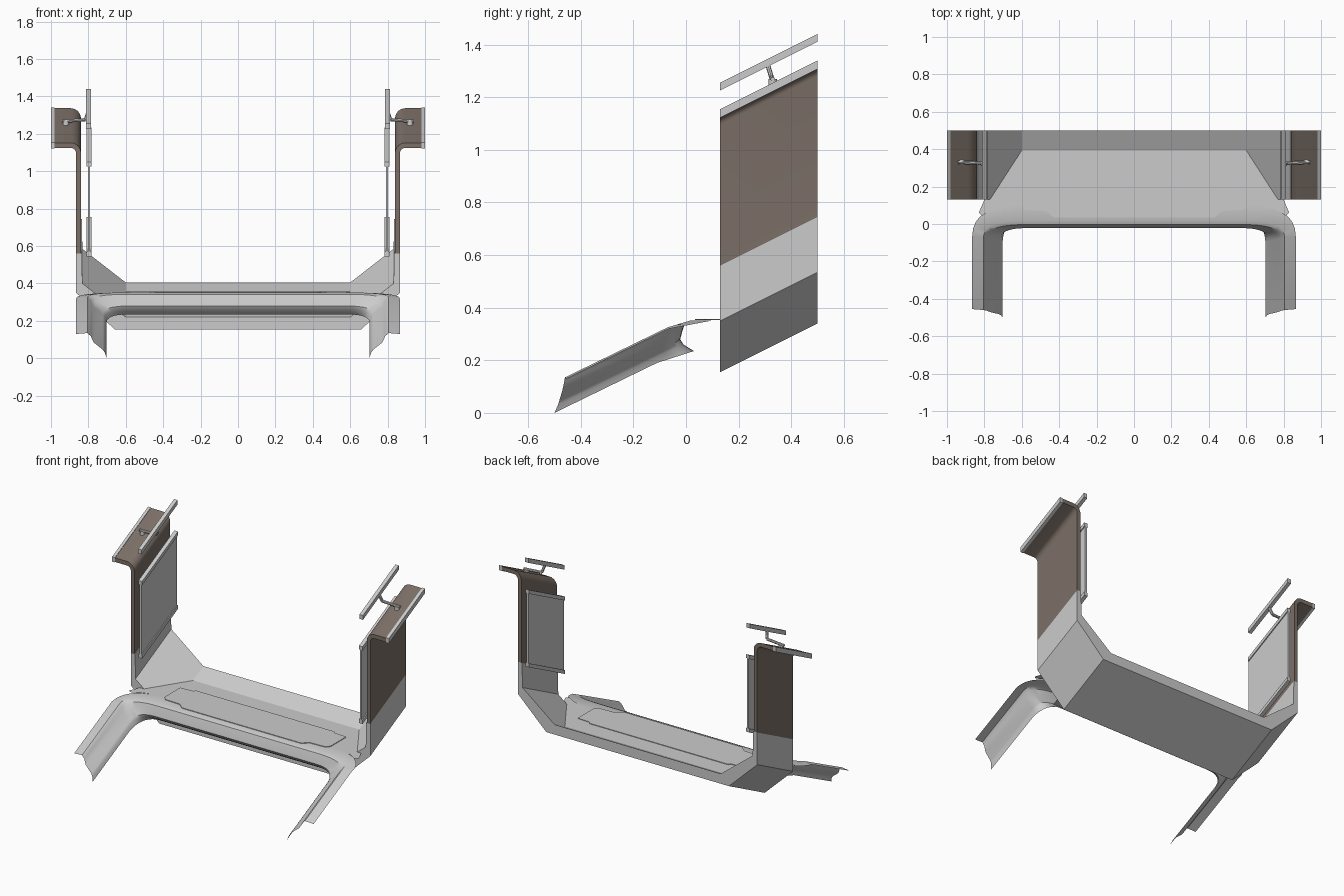
import bpy, bmesh, math
from mathutils import Vector

if "Cube" in bpy.data.objects:
    bpy.data.objects.remove(bpy.data.objects["Cube"])

Y0, Y1, RISE = 0.13, 0.5, 0.185      # sloped section: y range and climb

brown = bpy.data.materials.new("brown_panel")
brown.diffuse_color = (0.2, 0.16, 0.135, 1)
brown.use_nodes = True
brown.node_tree.nodes["Principled BSDF"].inputs["Base Color"].default_value = brown.diffuse_color


def finish(name, bm, mirror=True, mat=None, smooth=None, thick=None, recalc=True):
    if recalc:
        bmesh.ops.recalc_face_normals(bm, faces=bm.faces)
    me = bpy.data.meshes.new(name)
    bm.to_mesh(me)
    bm.free()
    ob = bpy.data.objects.new(name, me)
    bpy.context.collection.objects.link(ob)
    if mat:
        me.materials.append(mat)
    if mirror:
        m = ob.modifiers.new("mirror", 'MIRROR')
        m.use_clip = True
        m.merge_threshold = 0.0005
    if smooth:
        bpy.context.view_layer.objects.active = ob
        ob.select_set(True)
        bpy.ops.object.shade_smooth_by_angle(angle=math.radians(smooth))
        ob.select_set(False)
    return ob


def sloped(name, profile, **kw):
    """Extrude an (x, z) outline, given at the low end, up the slope."""
    bm = bmesh.new()
    f = bm.faces.new([bm.verts.new((x, Y0, z)) for x, z in profile])
    ext = bmesh.ops.extrude_face_region(bm, geom=[f], use_keep_orig=True)
    vs = [g for g in ext["geom"] if isinstance(g, bmesh.types.BMVert)]
    bmesh.ops.translate(bm, verts=vs, vec=(0, Y1 - Y0, RISE))
    return finish(name, bm, **kw)


def rect(x0, x1, z0, z1):
    return [(x0, z0), (x1, z0), (x1, z1), (x0, z1)]


def arc(cx, cz, r, a0, a1, n=8):
    return [(cx + r * math.cos(math.radians(a0 + (a1 - a0) * i / n)),
             cz + r * math.sin(math.radians(a0 + (a1 - a0) * i / n))) for i in range(n + 1)]


def flat(name, half, z, depth=0):
    """Symmetric horizontal plate from its right-hand outline."""
    bm = bmesh.new()
    pts = half + [(-x, y) for x, y in reversed(half)]
    f = bm.faces.new([bm.verts.new((x, y, z)) for x, y in pts])
    if depth:
        ext = bmesh.ops.extrude_face_region(bm, geom=[f])
        vs = [g for g in ext["geom"] if isinstance(g, bmesh.types.BMVert)]
        bmesh.ops.translate(bm, verts=vs, vec=(0, 0, depth))
    else:
        f.normal_update()
        if f.normal.z < 0:
            f.normal_flip()
    return finish(name, bm, mirror=False, recalc=bool(depth))


# U-shaped sloping trough with chamfered corners
right = [(0.66, 0.155), (0.865, 0.35), (0.865, 0.56), (0.835, 0.56), (0.832, 0.40), (0.60, 0.22)]
sloped("base_trough", right + [(-x, z) for x, z in reversed(right)], mirror=False)

# brown side walls curling outward at the top
wall = [(0.865, 0.56)] + arc(0.895, 1.095, 0.03, 180, 90) + [(0.98, 1.125), (0.98, 1.152)]
wall += arc(0.895, 1.097, 0.055, 90, 180) + [(0.84, 0.56)]
sloped("side_wall", wall, mat=brown, smooth=30)
sloped("wall_edge_trim", rect(0.98, 1.0, 1.122, 1.155))

# inner side panels with rails at top and bottom
sloped("inner_panel", rect(0.79, 0.803, 0.565, 1.03))
sloped("inner_panel_top_rail", rect(0.784, 0.81, 1.025, 1.05))
sloped("inner_panel_bottom_rail", rect(0.784, 0.81, 0.545, 0.57))

# handrail strips and their brackets
sloped("handrail", rect(0.787, 0.812, 1.226, 1.255))


def rod(name, pts, r, sides=8):
    bm = bmesh.new()
    for a, b in zip(pts, pts[1:]):
        a, b = Vector(a), Vector(b)
        d = b - a
        mat = d.to_track_quat('Z', 'Y').to_matrix().to_4x4()
        mat.translation = (a + b) / 2
        bmesh.ops.create_cone(bm, cap_ends=True, segments=sides, radius1=r, radius2=r,
                              depth=d.length, matrix=mat)
    return finish(name, bm, smooth=40)


rod("handrail_bracket", [(0.80, 0.31, 1.325), (0.815, 0.325, 1.275), (0.94, 0.33, 1.268)], 0.009)
rod("bracket_foot", [(0.92, 0.33, 1.245), (0.92, 0.33, 1.27)], 0.016, 12)

# curved moulding: sloping arm, rounded corner, front fascia
arm = [(0.865, -0.455, 0.13), (0.805, -0.46, 0.135), (0.787, -0.463, 0.118),
       (0.772, -0.47, 0.085), (0.722, -0.482, 0.045), (0.712, -0.487, 0.03), (0.703, -0.5, 0.0)]
front = [(0.105, 0.352), (0.02, 0.352), (-0.003, 0.342),
         (-0.014, 0.31), (-0.022, 0.28), (-0.01, 0.26), (0.03, 0.235)]
bm = bmesh.new()
rows = []
for p, (fy, fz) in zip(arm, front):
    a = Vector(p)
    b = a + Vector((0, 0.39, 0.19))
    e = Vector((0.58, fy, fz))
    c = Vector((a.x, fy, fz))
    line = [a, b]
    for i in range(1, 9):
        t = i / 8
        line.append(b * (1 - t) ** 2 + c * 2 * t * (1 - t) + e * t * t)
    line.append(Vector((0, fy, fz)))
    rows.append([bm.verts.new(v) for v in line])
for r0, r1 in zip(rows, rows[1:]):
    for i in range(len(r0) - 1):
        bm.faces.new((r0[i], r0[i + 1], r1[i + 1], r1[i]))
bm.normal_update()
finish("front_moulding", bm, smooth=35)

# level landing, lower shelf and the slim raised tread inlay
flat("landing_deck", [(0.58, 0.10), (0.70, 0.092), (0.763, 0.074), (0.81, 0.045),
                      (0.83, 0.06), (0.80, 0.13), (0.62, 0.36), (0.60, 0.40)], 0.352)
flat("lower_shelf", [(0.58, 0.03), (0.66, 0.03), (0.69, 0.13), (0.64, 0.165)], 0.235)
flat("tread_inlay", [(0.43, 0.035), (0.47, 0.07), (0.58, 0.075), (0.60, 0.10),
                     (0.60, 0.26), (0.51, 0.265), (0.50, 0.28)], 0.3525, 0.004)
